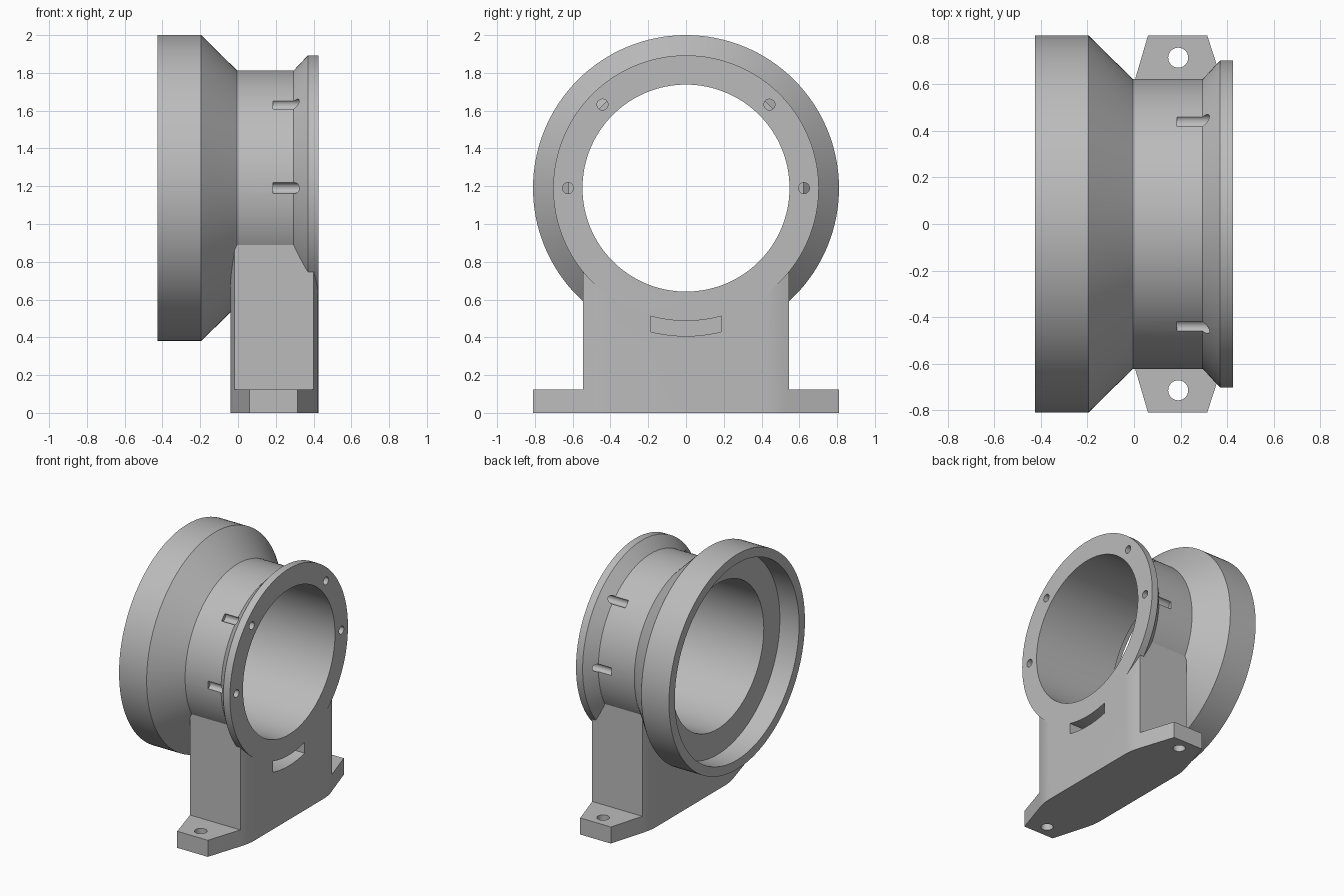
import bpy, bmesh, math
from mathutils import Matrix, Vector

cube = bpy.data.objects.get("Cube")
if cube:
    bpy.data.objects.remove(cube, do_unlink=True)

AXIS_Z = 1.19
SEGS = 128

grey = bpy.data.materials.new("plain grey")
grey.use_nodes = True
colour = (0.5, 0.5, 0.5, 1)
grey.diffuse_color = colour
grey.node_tree.nodes["Principled BSDF"].inputs["Base Color"].default_value = colour


def finish(name, bm):
    bmesh.ops.recalc_face_normals(bm, faces=bm.faces)
    mesh = bpy.data.meshes.new(name)
    bm.to_mesh(mesh)
    bm.free()
    mesh.materials.append(grey)
    ob = bpy.data.objects.new(name, mesh)
    bpy.context.collection.objects.link(ob)
    return ob


def prism(name, points, direction):
    """Extrude a closed outline along a vector."""
    bm = bmesh.new()
    face = bm.faces.new([bm.verts.new(p) for p in points])
    out = bmesh.ops.extrude_face_region(bm, geom=[face])
    verts = [g for g in out["geom"] if isinstance(g, bmesh.types.BMVert)]
    bmesh.ops.translate(bm, verts=verts, vec=direction)
    return finish(name, bm)


def lathe(name, profile):
    """Solid of revolution about the housing axis from (x, radius) pairs."""
    bm = bmesh.new()
    rings = []
    for x, r in profile:
        ring = []
        for i in range(SEGS):
            a = math.tau * i / SEGS
            ring.append(bm.verts.new((x, r * math.cos(a), AXIS_Z + r * math.sin(a))))
        rings.append(ring)
    for a, b in zip(rings, rings[1:]):
        for i in range(SEGS):
            j = (i + 1) % SEGS
            bm.faces.new((a[i], a[j], b[j], b[i]))
    bm.faces.new(rings[0])
    bm.faces.new(rings[-1])
    return finish(name, bm)


def cylinder(name, radius, depth, centre, along_x=False):
    bm = bmesh.new()
    bmesh.ops.create_cone(bm, cap_ends=True, segments=32, radius1=radius, radius2=radius, depth=depth)
    if along_x:
        bmesh.ops.rotate(bm, verts=bm.verts, matrix=Matrix.Rotation(math.pi / 2, 3, 'Y'))
    bmesh.ops.translate(bm, verts=bm.verts, vec=centre)
    return finish(name, bm)


def combine(target, other, operation):
    mod = target.modifiers.new("cut", 'BOOLEAN')
    mod.operation = operation
    mod.solver = 'EXACT'
    mod.object = other
    bpy.context.view_layer.objects.active = target
    bpy.ops.object.modifier_apply(modifier=mod.name)
    bpy.data.objects.remove(other, do_unlink=True)


# Round housing: wide rim, cone, neck and flared flange
housing = lathe("bearing_housing", [
    (-0.425, 0.81), (-0.195, 0.81), (-0.005, 0.623), (0.295, 0.623), (0.37, 0.703), (0.425, 0.703)])

# Pedestal plan: long block tapering to the feet through softened corners
plan = []
for sx, sy in ((1, -1), (1, 1), (-1, 1), (-1, -1)):
    side, tip = (0.425, 0.315) if sx > 0 else (-0.04, 0.06)
    inner, corner, outer = Vector((side, 0.41 * sy)), Vector((side, 0.47 * sy)), Vector((tip, 0.81 * sy))
    end = corner.lerp(outer, 0.18)
    arc = []
    for k in range(7):
        t = k / 6
        arc.append(inner.lerp(corner, t).lerp(corner.lerp(end, t), t))
    arc.append(outer)
    if sx * sy < 0:
        arc.reverse()
    plan += arc
pedestal = prism("pedestal", [(p.x, p.y, 0) for p in plan], (0, 0, 1.0))

# Cut away above the feet, then drill them
for s in (-1, 1):
    block = prism("foot_cutter", [(x, y * s, 0.125) for x, y in
                  ((-0.3, 0.545), (0.7, 0.545), (0.7, 1), (-0.3, 1))], (0, 0, 1.2))
    combine(pedestal, block, 'DIFFERENCE')
    combine(pedestal, cylinder("foot_hole", 0.043, 0.5, (0.19, 0.715 * s, 0.1)), 'DIFFERENCE')

combine(housing, pedestal, 'UNION')

# Bore with a wide recess at the rim end
combine(housing, lathe("bore_cutter", [
    (-0.6, 0.74), (-0.265, 0.74), (-0.265, 0.548), (0.6, 0.548)]), 'DIFFERENCE')

# Flange bolt holes that break out along the neck
for degrees in (0, 45, 135, 180):
    a = math.radians(degrees)
    centre = (0.335, 0.625 * math.cos(a), AXIS_Z + 0.625 * math.sin(a))
    combine(housing, cylinder("bolt_hole", 0.029, 0.3, centre, True), 'DIFFERENCE')

# Curved pocket below the bore
steps = [-0.188 + 0.376 * i / 16 for i in range(17)]
pocket = [(0.295, y, AXIS_Z - math.sqrt(0.703 ** 2 - y * y)) for y in steps]
pocket += [(0.295, y, AXIS_Z - math.sqrt(0.783 ** 2 - y * y)) for y in reversed(steps)]
combine(housing, prism("pocket_cutter", pocket, (0.3, 0, 0)), 'DIFFERENCE')

# Smooth the round surfaces, keep edges crisp
bpy.ops.object.select_all(action='DESELECT')
housing.select_set(True)
bpy.context.view_layer.objects.active = housing
bpy.ops.object.shade_smooth_by_angle(angle=math.radians(15))
